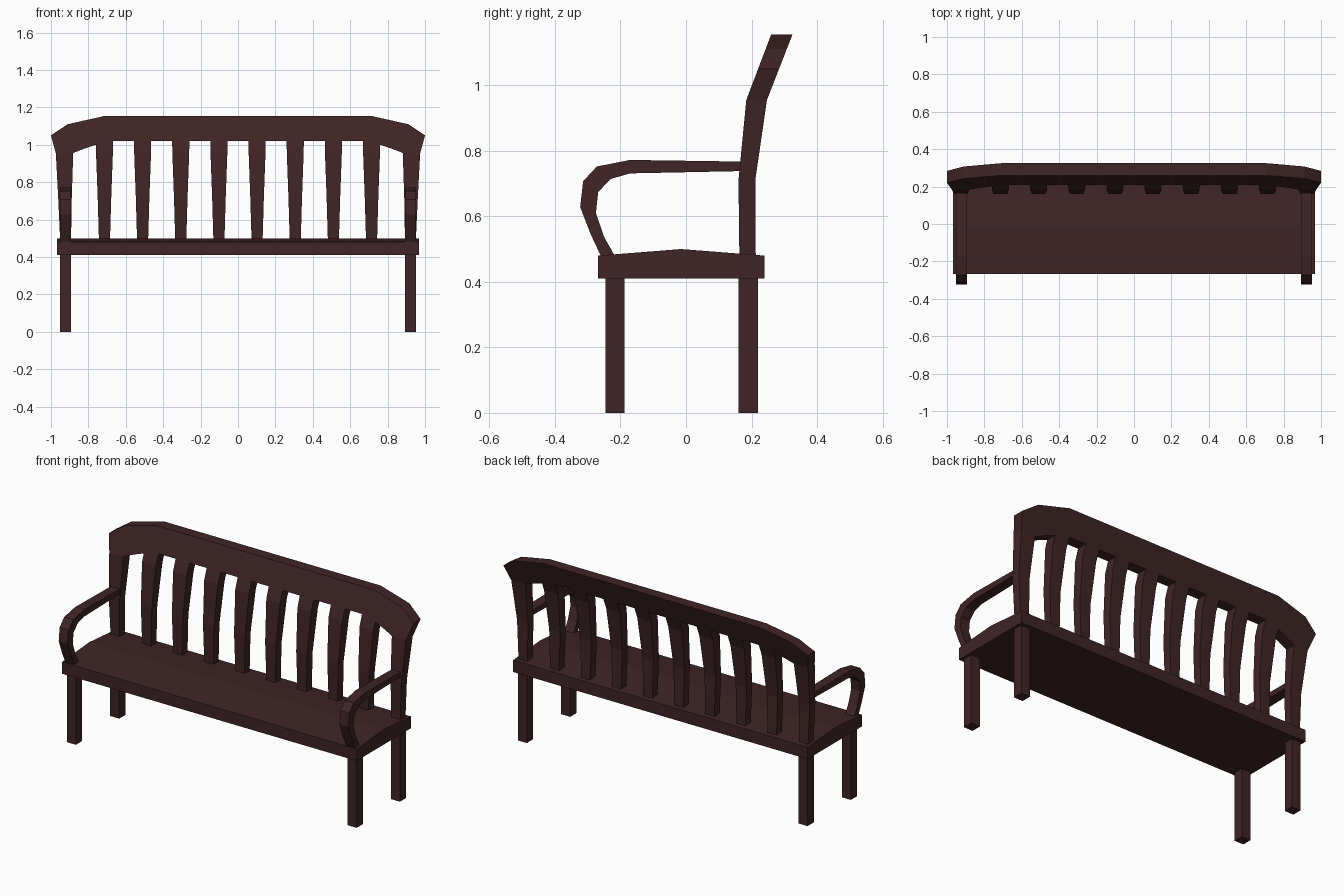
import bpy, bmesh

if "Cube" in bpy.data.objects:
    bpy.data.objects.remove(bpy.data.objects["Cube"])

wood = bpy.data.materials.new("dark brown wood")
wood.diffuse_color = (0.05, 0.018, 0.019, 1)
wood.use_nodes = True
wood.node_tree.nodes["Principled BSDF"].inputs["Base Color"].default_value = wood.diffuse_color


def make(name, bm):
    bmesh.ops.recalc_face_normals(bm, faces=bm.faces)
    mesh = bpy.data.meshes.new(name)
    bm.to_mesh(mesh)
    bm.free()
    mesh.materials.append(wood)
    ob = bpy.data.objects.new(name, mesh)
    bpy.context.collection.objects.link(ob)
    return ob


def loft(name, rings):
    """Join four-cornered rings into a closed bar."""
    bm = bmesh.new()
    rs = [[bm.verts.new(p) for p in r] for r in rings]
    for a, b in zip(rs, rs[1:]):
        for i in range(4):
            j = (i + 1) % 4
            bm.faces.new((a[i], a[j], b[j], b[i]))
    bm.faces.new(rs[0])
    bm.faces.new(rs[-1])
    return make(name, bm)


def lean(z, table):
    for (z0, y0), (z1, y1) in zip(table, table[1:]):
        if z <= z1:
            break
    return y0 + (y1 - y0) * (z - z0) / (z1 - z0)


# front and back lines of the leaning backrest, as (z, y)
FRONT = [(0.47, 0.163), (0.72, 0.16), (0.955, 0.184), (1.155, 0.26)]
BACK = [(0.47, 0.213), (0.70, 0.21), (0.955, 0.247), (1.155, 0.325)]


def back_ring(xo, zo, xi, zi):
    return [(xo, lean(zo, FRONT), zo), (xi, lean(zi, FRONT), zi),
            (xi, lean(zi, BACK), zi), (xo, lean(zo, BACK), zo)]


# backrest frame: both posts and the arched top rail as one band
half = [(0.95, 0.47, 0.893, 0.47), (0.961, 0.71, 0.889, 0.71),
        (0.974, 0.955, 0.881, 0.955), (1.0, 1.05, 0.879, 0.957),
        (0.91, 1.11, 0.82, 0.980), (0.71, 1.155, 0.70, 1.02)]
path = half + [(-a, b, -c, d) for a, b, c, d in reversed(half)]
loft("backrest_frame", [back_ring(*s) for s in path])

# tapered slats
for k in range(8):
    cx = -0.714 + k * 0.204
    loft("back_slat", [back_ring(cx - w, z, cx + w, z) for z, w in
                       ((0.47, 0.029), (0.71, 0.036), (0.955, 0.045), (1.02, 0.046))])

# seat with a gentle crown
prof = [(-0.268, 0.41), (0.24, 0.41), (0.24, 0.48), (-0.015, 0.50), (-0.268, 0.48)]
bm = bmesh.new()
l, r = [[bm.verts.new((x, y, z)) for y, z in prof] for x in (-0.967, 0.967)]
bm.faces.new(l)
bm.faces.new(r)
for i in range(5):
    j = (i + 1) % 5
    bm.faces.new((l[i], l[j], r[j], r[i]))
make("seat", bm)

# legs and curved armrests
outer = [(-0.258, 0.475), (-0.29, 0.543), (-0.323, 0.628), (-0.314, 0.707),
         (-0.272, 0.752), (-0.17, 0.772), (0.17, 0.767)]
inner = [(-0.215, 0.475), (-0.25, 0.537), (-0.275, 0.61), (-0.268, 0.674),
         (-0.23, 0.714), (-0.17, 0.731), (0.17, 0.738)]
for s in (-1, 1):
    a, b = s * 0.892, s * 0.951
    for name, y0, y1 in (("front_leg", -0.246, -0.188), ("back_leg", 0.16, 0.219)):
        loft(name, [[(a, y0, z), (b, y0, z), (b, y1, z), (a, y1, z)] for z in (0, 0.42)])
    loft("armrest", [[(a, *o), (b, *o), (b, *i), (a, *i)] for o, i in zip(outer, inner)])
